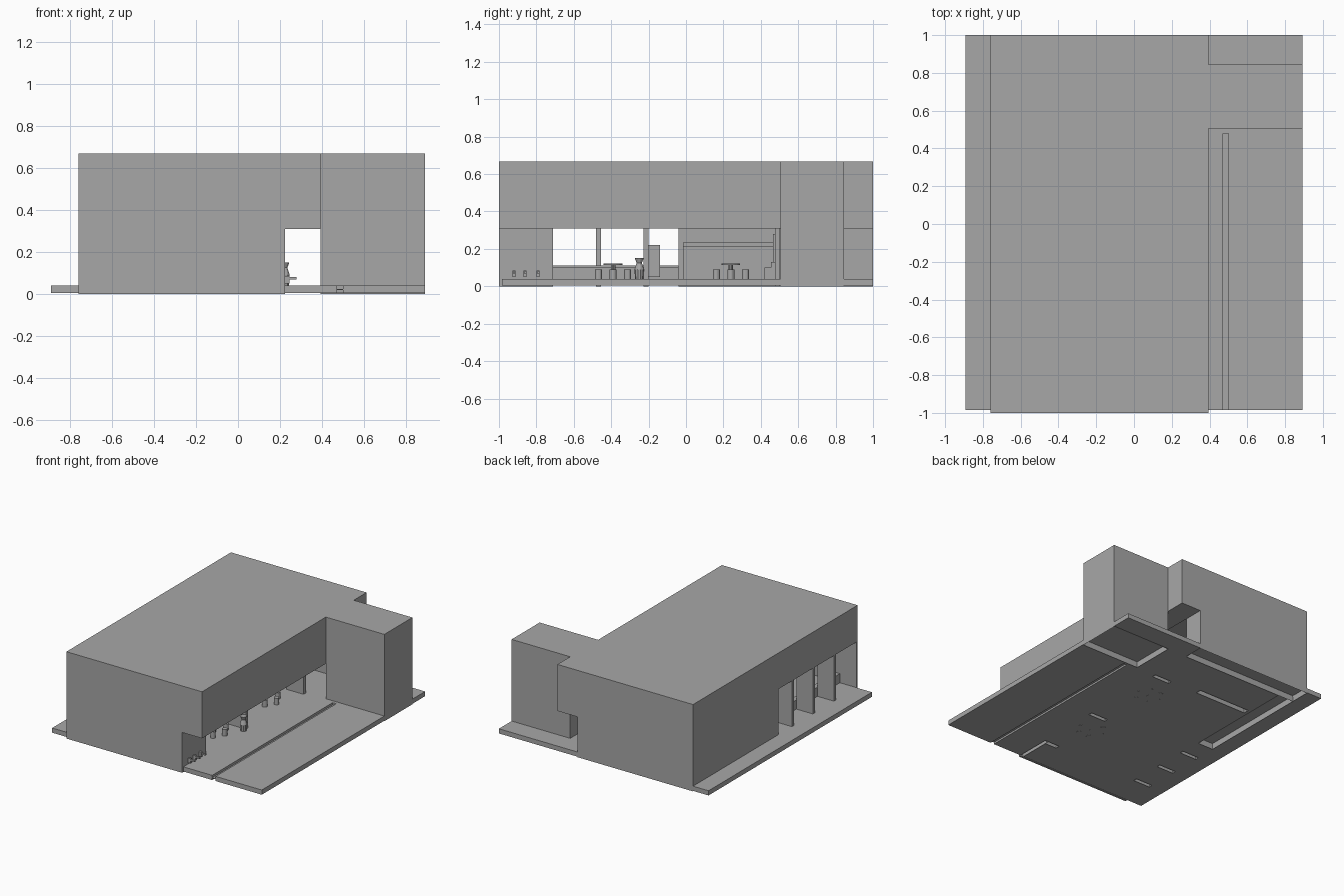
import bpy, bmesh, math
from mathutils import Matrix, Vector

if "Cube" in bpy.data.objects:
    bpy.data.objects.remove(bpy.data.objects["Cube"])

grey = bpy.data.materials.new("plain_grey")
grey.use_nodes = True
colour = (0.39, 0.39, 0.39, 1)
grey.diffuse_color = colour
grey.node_tree.nodes["Principled BSDF"].inputs["Base Color"].default_value = colour


def add_box(bm, x, y, z):
    """Add a box given as (low, high) ranges."""
    size = Vector((x[1] - x[0], y[1] - y[0], z[1] - z[0]))
    mid = Vector((sum(x) / 2, sum(y) / 2, sum(z) / 2))
    bmesh.ops.create_cube(bm, size=1, matrix=Matrix.Translation(mid) @ Matrix.Diagonal(size).to_4x4())


def add_disc(bm, x, y, r, low, high, r2=None, sides=16):
    bmesh.ops.create_cone(bm, cap_ends=True, segments=sides, radius1=r, radius2=r if r2 is None else r2,
                          depth=high - low, matrix=Matrix.Translation((x, y, (low + high) / 2)))


def finish(name, bm):
    mesh = bpy.data.meshes.new(name)
    bm.to_mesh(mesh)
    bm.free()
    mesh.materials.append(grey)
    ob = bpy.data.objects.new(name, mesh)
    bpy.context.collection.objects.link(ob)
    return ob


def boxes(name, *parts, recess=0):
    """Boxes in one object; recess hollows their undersides."""
    bm = bmesh.new()
    for part in parts:
        add_box(bm, *part)
    if recess:
        bm.normal_update()
        under = [f for f in bm.faces if f.normal.z < -0.9]
        bmesh.ops.inset_individual(bm, faces=under, thickness=0.002)
        bmesh.ops.translate(bm, vec=(0, 0, recess), verts=[v for f in under for v in f.verts])
    return finish(name, bm)


BASE, FLOOR, SOFFIT, HEAD, ROOF = 0.004, 0.04, 0.31, 0.39, 0.668
WEST, EAST, FRONT, BACK = -0.76, 0.394, -1.0, 1.0
INNER, JAMB, EDGE, SLAB_FRONT = -0.63, 0.225, 0.892, -0.985
posts = [-0.725, -0.468, -0.213]

# Walls that pass through the slab, as plan rectangles
walls = {
    "back_wall": [((WEST, JAMB), (0.845, BACK))],
    "west_wall": [((WEST, INNER), (-0.04, 0.845))],
    "front_return_wall": [((0.2, JAMB), (SLAB_FRONT, -0.71)), ((0.1, 0.2), (-0.74, -0.71))],
    "partition_wall": [((-0.6, -0.16), (0.5, 0.54))],
    "pillars": [((0.08, JAMB), (-0.227, -0.2)), ((0.08, JAMB), (0.475, 0.503))],
    "window_fins": [((WEST - 0.001, INNER + 0.01), (y - 0.013, y + 0.013)) for y in posts],
}
for name, plans in walls.items():
    boxes(name, *[(x, y, (0, HEAD)) for x, y in plans], recess=0.045)
tower = ((EAST, EDGE), (0.505, 0.845))
boxes("side_tower", (*tower, (0, ROOF)), recess=0.045)
boxes("front_wall", ((WEST, JAMB), (FRONT, SLAB_FRONT), (0, HEAD)))

# Ground slab, cut where the walls and the drain channel stand
channel = ((0.47, 0.5), (SLAB_FRONT, 0.48))
slab = boxes("ground_slab", ((-EDGE, EDGE), (SLAB_FRONT, BACK), (BASE, FLOOR)))
cuts = [plan for plans in walls.values() for plan in plans] + [tower, channel]
cutter = boxes("slab_cutter", *[(x, y, (-0.1, 0.1)) for x, y in cuts])
cutter.hide_render = True
mod = slab.modifiers.new("openings", "BOOLEAN")
mod.operation = "DIFFERENCE"
mod.solver = "EXACT"
mod.use_self = True
mod.object = cutter
bpy.context.view_layer.objects.active = slab
slab.select_set(True)
bpy.ops.object.modifier_apply(modifier=mod.name)
bpy.data.objects.remove(cutter)
boxes("drain_channel", (*channel, (0.018, 0.022)))

# Roof mass with a lower soffit along the open side
bm = bmesh.new()
outline = [(WEST, HEAD), (JAMB, HEAD), (JAMB, SOFFIT), (EAST, SOFFIT), (EAST, ROOF), (WEST, ROOF)]
face = bm.faces.new([bm.verts.new((x, FRONT, z)) for x, z in outline])
moved = bmesh.ops.extrude_face_region(bm, geom=[face])["geom"]
bmesh.ops.translate(bm, vec=(0, BACK - FRONT, 0), verts=[v for v in moved if isinstance(v, bmesh.types.BMVert)])
bmesh.ops.recalc_face_normals(bm, faces=bm.faces)
finish("roof_mass", bm)

# Window sill, tall cabinet and board
boxes("window_sill", ((INNER + 0.01, INNER + 0.03), (SLAB_FRONT, -0.04), (FLOOR, 0.1)),
      ((INNER + 0.01, INNER + 0.05), (SLAB_FRONT, -0.04), (0.1, 0.11)))
boxes("tall_cabinet", ((INNER, -0.55), (-0.015, 0.48), (FLOOR, 0.21)),
      ((INNER, -0.54), (-0.015, 0.485), (0.21, 0.235)))
boxes("menu_board", ((0.1, 0.12), (-0.2, -0.14), (0.05, 0.22)))

# Round tables with a ring of stools
for n, (cx, cy) in enumerate([(0.07, -0.39), (0.07, 0.24)], 1):
    bm = bmesh.new()
    add_disc(bm, cx, cy, 0.05, 0.115, 0.123)
    add_disc(bm, cx, cy, 0.012, BASE - 0.001, 0.115, sides=10)
    finish(f"table_{n}", bm)
    bm = bmesh.new()
    for k in range(6):
        a = math.pi / 3 * k
        add_disc(bm, cx + 0.09 * math.cos(a), cy + 0.09 * math.sin(a), 0.019, BASE - 0.001, 0.09)
    finish(f"stools_{n}", bm)

# Standing figure at the passage edge
bm = bmesh.new()
fx, fy = 0.222, -0.25
add_disc(bm, fx, fy, 0.022, FLOOR, 0.09, 0.026, 10)
add_disc(bm, fx, fy, 0.026, 0.09, 0.125, 0.014, 10)
add_disc(bm, fx, fy, 0.014, 0.125, 0.15, 0.024, 10)
finish("standing_figure", bm)

# Seat with a tall back behind the rear pillar
boxes("rear_seat", ((-0.04, 0.03), (0.42, 0.48), (FLOOR, 0.1)), ((-0.04, 0.03), (0.455, 0.48), (0.1, 0.13)),
      ((-0.01, 0), (0.466, 0.478), (0.13, 0.28)))

# Taps on the return wall
boxes("wall_taps", *[part for y in (-0.92, -0.86, -0.79) for part in (
    ((JAMB, 0.28), (y - 0.006, y + 0.006), (0.068, 0.08)),
    ((JAMB, 0.245), (y - 0.008, y + 0.008), (0.05, 0.085)))])
